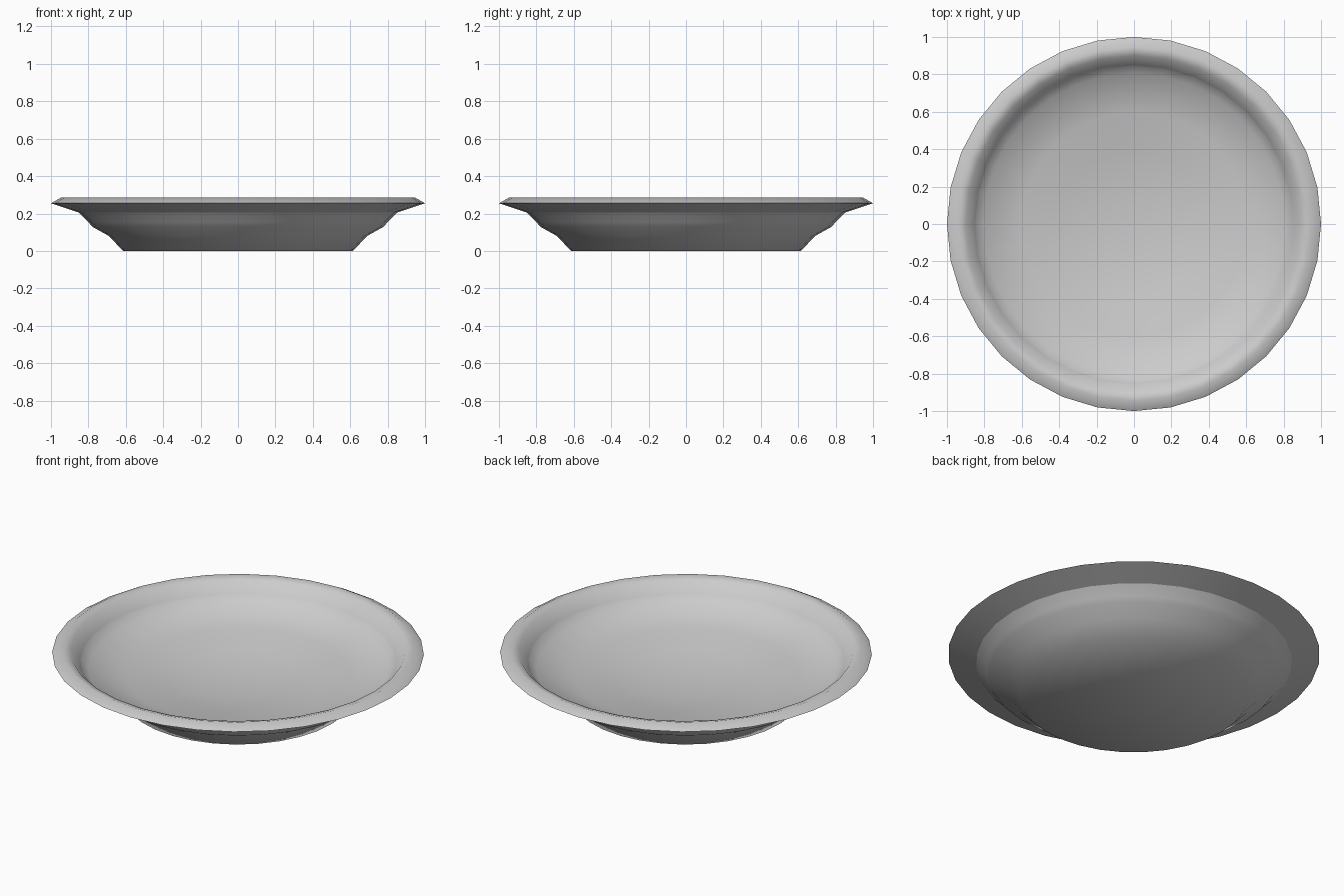
import bpy
import bmesh
import math

cube = bpy.data.objects.get("Cube")
if cube:
    bpy.data.objects.remove(cube, do_unlink=True)

SIDES = 32

# One plain glaze colour
glaze = bpy.data.materials.new("light_grey_glaze")
glaze.use_nodes = True
glaze.diffuse_color = (0.6, 0.6, 0.6, 1)
glaze.node_tree.nodes["Principled BSDF"].inputs["Base Color"].default_value = (0.6, 0.6, 0.6, 1)


def lathe(name, profile, sharp_radii):
    """Turn an (radius, height) profile round z; creases at the given radii stay sharp."""
    bm = bmesh.new()
    points = [bm.verts.new((r, 0, z)) for r, z in profile]
    edges = [bm.edges.new(pair) for pair in zip(points, points[1:])]
    bmesh.ops.spin(bm, geom=points + edges, cent=(0, 0, 0), axis=(0, 0, 1),
                   angle=math.tau, steps=SIDES, use_merge=True)
    bmesh.ops.remove_doubles(bm, verts=bm.verts, dist=0.0005)
    bmesh.ops.recalc_face_normals(bm, faces=bm.faces)
    for face in bm.faces:
        face.smooth = True
    for edge in bm.edges:
        a, b = edge.verts
        if abs(a.co.z - b.co.z) < 0.0005 and any(
                abs(v.co.xy.length - r) < 0.002 for v in (a, b) for r in sharp_radii):
            edge.smooth = False
    mesh = bpy.data.meshes.new(name)
    bm.to_mesh(mesh)
    bm.free()
    mesh.materials.append(glaze)
    obj = bpy.data.objects.new(name, mesh)
    bpy.context.collection.objects.link(obj)
    return obj


# Flat foot and stepped wall, flared rim, steep inner lip and sunken dish
underside = [(0, 0), (0.615, 0), (0.69, 0.08), (0.78, 0.13),
             (0.80, 0.155), (0.85, 0.205)]
rim = [(1.0, 0.255), (0.945, 0.286), (0.9, 0.272), (0.849, 0.208)]
dish = [(0.805, 0.162), (0.6, 0.125), (0.4, 0.085), (0.2, 0.06), (0, 0.055)]
lathe("plate", underside + rim + dish, (1.0, 0.85))
